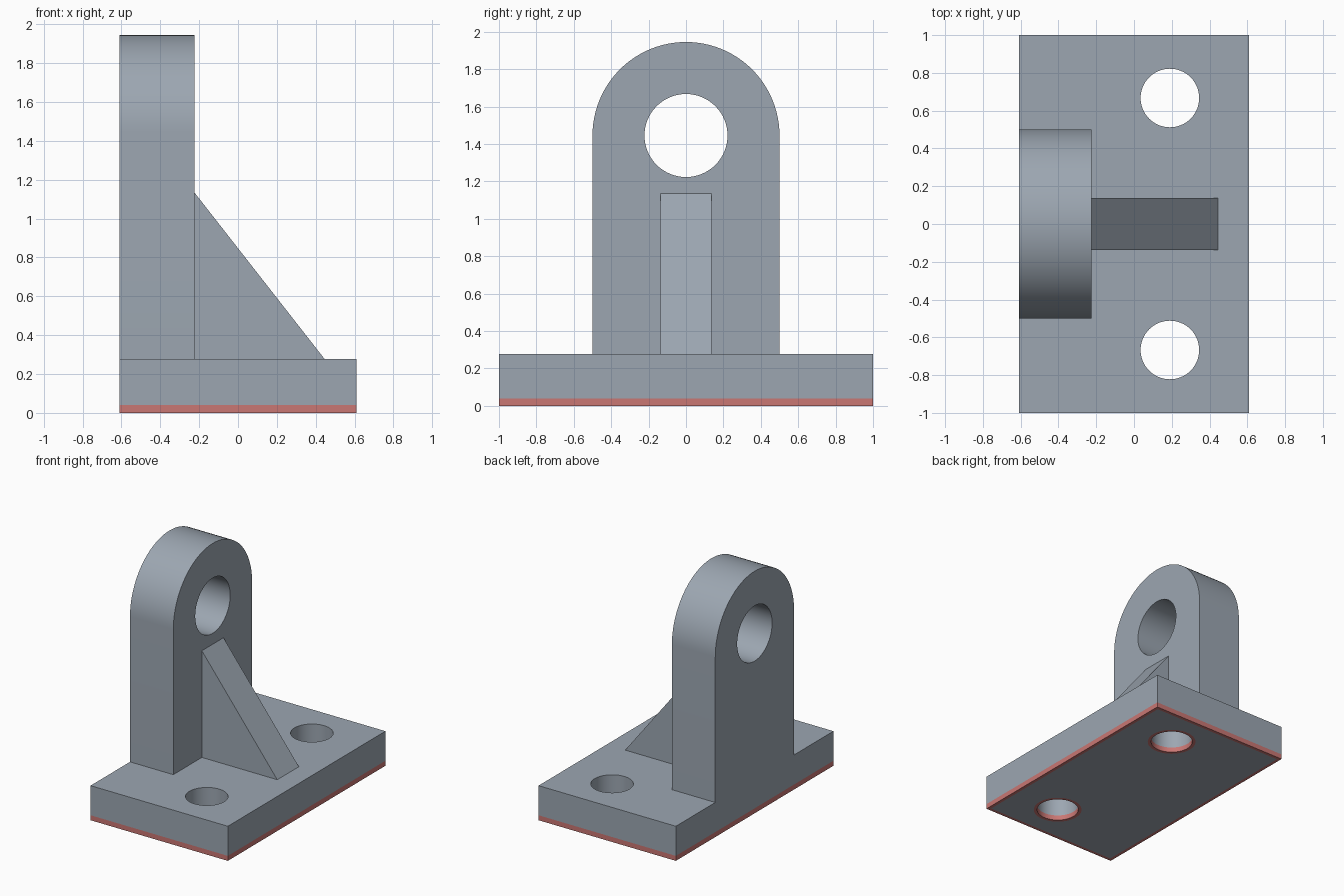
import bpy, bmesh, math
from mathutils import Vector

if "Cube" in bpy.data.objects:
    bpy.data.objects.remove(bpy.data.objects["Cube"])

X0, X1 = -0.61, 0.61          # base extent in x
BASE_TOP = 0.278
PAINT = 0.04                  # painted band height
RIM = 0.025                   # painted rim width on the underside
UP_X = -0.225                 # front face of the upright
EYE_Z = 1.445


def material(name, srgb):
    m = bpy.data.materials.new(name)
    m.diffuse_color = [(c / 255) ** 2.2 for c in srgb] + [1]
    m.use_nodes = True
    m.node_tree.nodes["Principled BSDF"].inputs["Base Color"].default_value = m.diffuse_color
    return m


steel = material("steel grey", (155, 165, 176))
red = material("faded red", (200, 118, 115))


def rect(hx, hy):
    return lambda o: [(-hx + o, -hy + o), (hx - o, -hy + o),
                      (hx - o, hy - o), (-hx + o, hy - o)]


def circle(cx, cy, r, n=64):
    return lambda o: [(cx + (r + o) * math.cos(2 * math.pi * i / n),
                       cy + (r + o) * math.sin(2 * math.pi * i / n)) for i in range(n)]


def polygon(points):
    return lambda o: points


def solid(name, outlines, stations, place):
    """Loft outlines (first is outer, rest are holes) through (offset, depth, material) stations."""
    bm = bmesh.new()
    caps = [[], []]
    for outline in outlines:
        rings = [[bm.verts.new(place(u, v, d)) for u, v in outline(o)]
                 for o, d, _ in stations]
        n = len(rings[0])
        for k in range(len(rings) - 1):
            for i in range(n):
                j = (i + 1) % n
                f = bm.faces.new((rings[k][i], rings[k][j], rings[k + 1][j], rings[k + 1][i]))
                f.material_index = stations[k][2]
        for cap, ring in zip(caps, (rings[0], rings[-1])):
            cap += [bm.edges.get((ring[i], ring[(i + 1) % n])) for i in range(n)]
    for cap in caps:
        bmesh.ops.triangle_fill(bm, edges=cap, use_beauty=True, use_dissolve=False)
    bmesh.ops.recalc_face_normals(bm, faces=bm.faces)
    me = bpy.data.meshes.new(name)
    bm.to_mesh(me)
    bm.free()
    me.materials.append(steel)
    me.materials.append(red)
    ob = bpy.data.objects.new(name, me)
    bpy.context.collection.objects.link(ob)
    bpy.ops.object.select_all(action='DESELECT')
    ob.select_set(True)
    bpy.context.view_layer.objects.active = ob
    bpy.ops.object.shade_smooth_by_angle(angle=math.radians(30))
    return ob


# Base plate with two bolt holes, painted band and painted underside rims
solid("base_plate",
      [rect(X1, 1.0), circle(0.19, 0.667, 0.155), circle(0.19, -0.667, 0.155)],
      [(0, BASE_TOP, 0), (0, PAINT, 1), (0, 0, 1), (RIM, 0, 0)],
      lambda u, v, d: Vector((u, v, d)))

# Round-topped upright with a pin hole
arch = [(0.5 * math.cos(math.pi * i / 48), EYE_Z + 0.5 * math.sin(math.pi * i / 48))
        for i in range(49)]
solid("upright_lug",
      [polygon([(-0.5, BASE_TOP), (0.5, BASE_TOP)] + arch), circle(0, EYE_Z, 0.222)],
      [(0, X0, 0), (0, UP_X, 0)],
      lambda u, v, d: Vector((d, u, v)))

# Triangular stiffening rib
solid("support_rib",
      [polygon([(UP_X, BASE_TOP), (0.445, BASE_TOP), (UP_X, 1.135)])],
      [(0, -0.137, 0), (0, 0.137, 0)],
      lambda u, v, d: Vector((u, d, v)))
